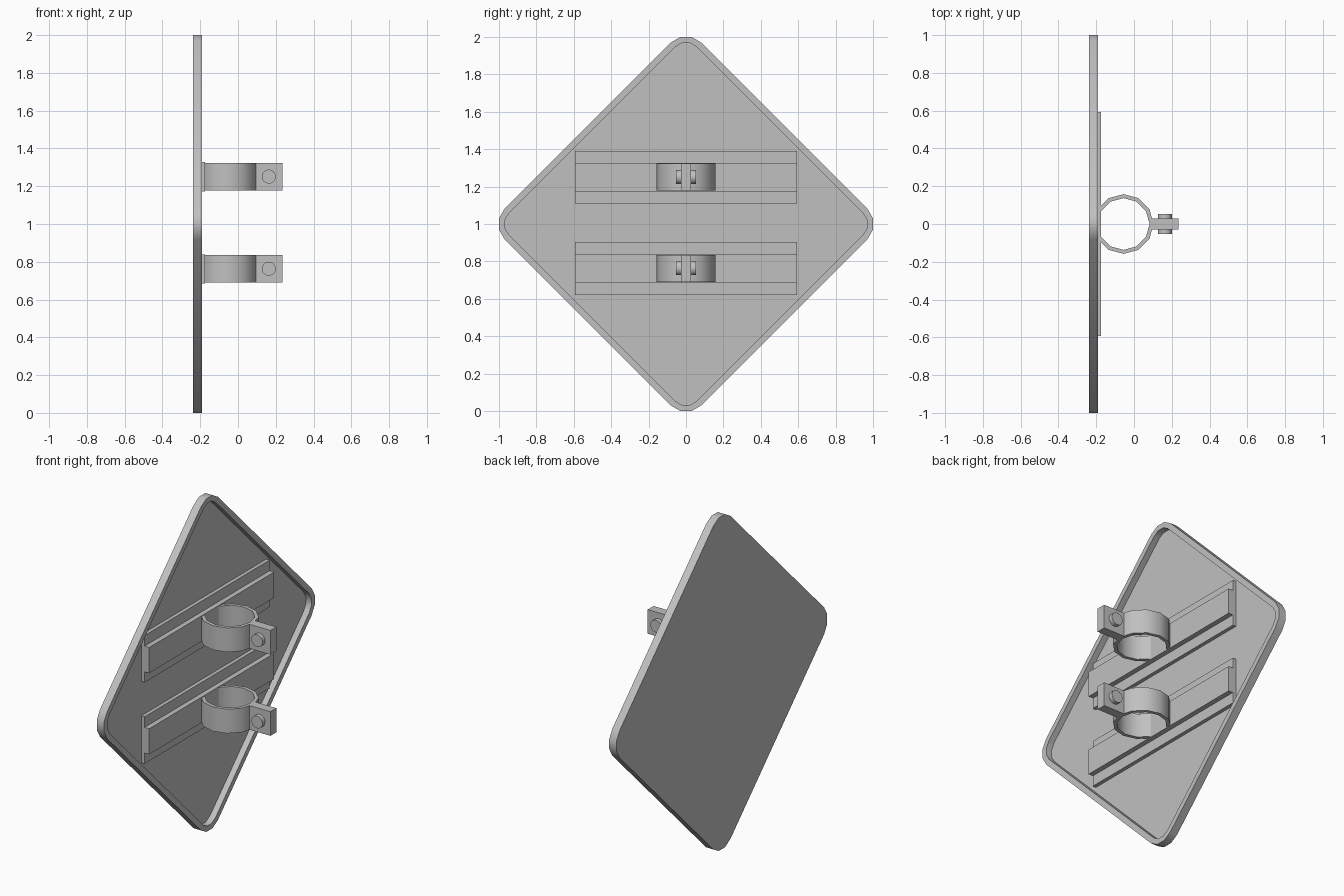
import bpy
import bmesh
from math import cos, sin, pi, radians

cube = bpy.data.objects.get("Cube")
if cube:
    bpy.data.objects.remove(cube, do_unlink=True)

metal = bpy.data.materials.new("galvanised grey")
metal.use_nodes = True
GREY = (0.53, 0.53, 0.53, 1)
metal.diffuse_color = GREY
metal.node_tree.nodes["Principled BSDF"].inputs["Base Color"].default_value = GREY


def loft(name, loops, ring=False):
    """Skin matching point loops; cap both ends, or join last to first."""
    bm = bmesh.new()
    rows = [[bm.verts.new(p) for p in loop] for loop in loops]
    pairs = list(zip(rows, rows[1:]))
    if ring:
        pairs.append((rows[-1], rows[0]))
    else:
        bm.faces.new(rows[0])
        bm.faces.new(rows[-1])
    for a, b in pairs:
        n = len(a)
        for i in range(n):
            j = (i + 1) % n
            bm.faces.new((a[i], a[j], b[j], b[i]))
    bmesh.ops.recalc_face_normals(bm, faces=bm.faces)
    mesh = bpy.data.meshes.new(name)
    bm.to_mesh(mesh)
    bm.free()
    mesh.materials.append(metal)
    obj = bpy.data.objects.new(name, mesh)
    bpy.context.collection.objects.link(obj)
    bpy.ops.object.select_all(action="DESELECT")
    obj.select_set(True)
    bpy.context.view_layer.objects.active = obj
    bpy.ops.object.shade_smooth_by_angle(angle=radians(35))
    return obj


def diamond(x, inset=0.0):
    """Rounded diamond in the yz plane, three facets per corner."""
    r = 0.115
    centre = 1 - r * cos(pi / 12)
    r -= inset
    pts = []
    for corner in range(4):
        base = corner * pi / 2
        for k in range(4):
            a = base + radians(-45 + 30 * k)
            pts.append((x, centre * cos(base) + r * cos(a),
                        1 + centre * sin(base) + r * sin(a)))
    return pts


def circle_xy(cx, r, z, n):
    return [(cx + r * cos(2 * pi * i / n), r * sin(2 * pi * i / n), z) for i in range(n)]


def circle_xz(cx, cz, r, y, n):
    return [(cx + r * cos(2 * pi * i / n), y, cz + r * sin(2 * pi * i / n)) for i in range(n)]


# Sign panel: shallow tray with a raised rim on the mounting side
FLOOR, FLANGE, WEB = -0.227, -0.205, -0.175
loft("sign_panel", [diamond(-0.238), diamond(-0.19),
                    diamond(-0.19, 0.033), diamond(FLOOR, 0.033)])

for label, z in (("lower", 0.762), ("upper", 1.25)):
    # Mounting rail with a stepped profile
    half = [(FLOOR - 0.003, 0.141), (FLANGE, 0.141), (FLANGE, 0.077), (WEB, 0.077)]
    profile = half + [(x, -h) for x, h in reversed(half)]
    loft(label + "_rail", [[(x, y, z + h) for x, h in profile] for y in (-0.593, 0.593)])

    # Pole clamp band
    z0, z1 = z - 0.072, z + 0.073
    loft(label + "_clamp_band",
         [circle_xy(-0.055, r, h, 12) for r, h in
          ((0.158, z0), (0.158, z1), (0.137, z1), (0.137, z0))], ring=True)

    # Clamp lug and the bolt through it
    lug = [(0.085, -0.028), (0.235, -0.028), (0.235, 0.028), (0.085, 0.028)]
    loft(label + "_clamp_lug", [[(x, y, h) for x, y in lug] for h in (z0, z1)])
    loft(label + "_clamp_bolt",
         [circle_xz(0.163, z + 0.001, 0.037, y, 24) for y in (-0.053, 0.053)])
